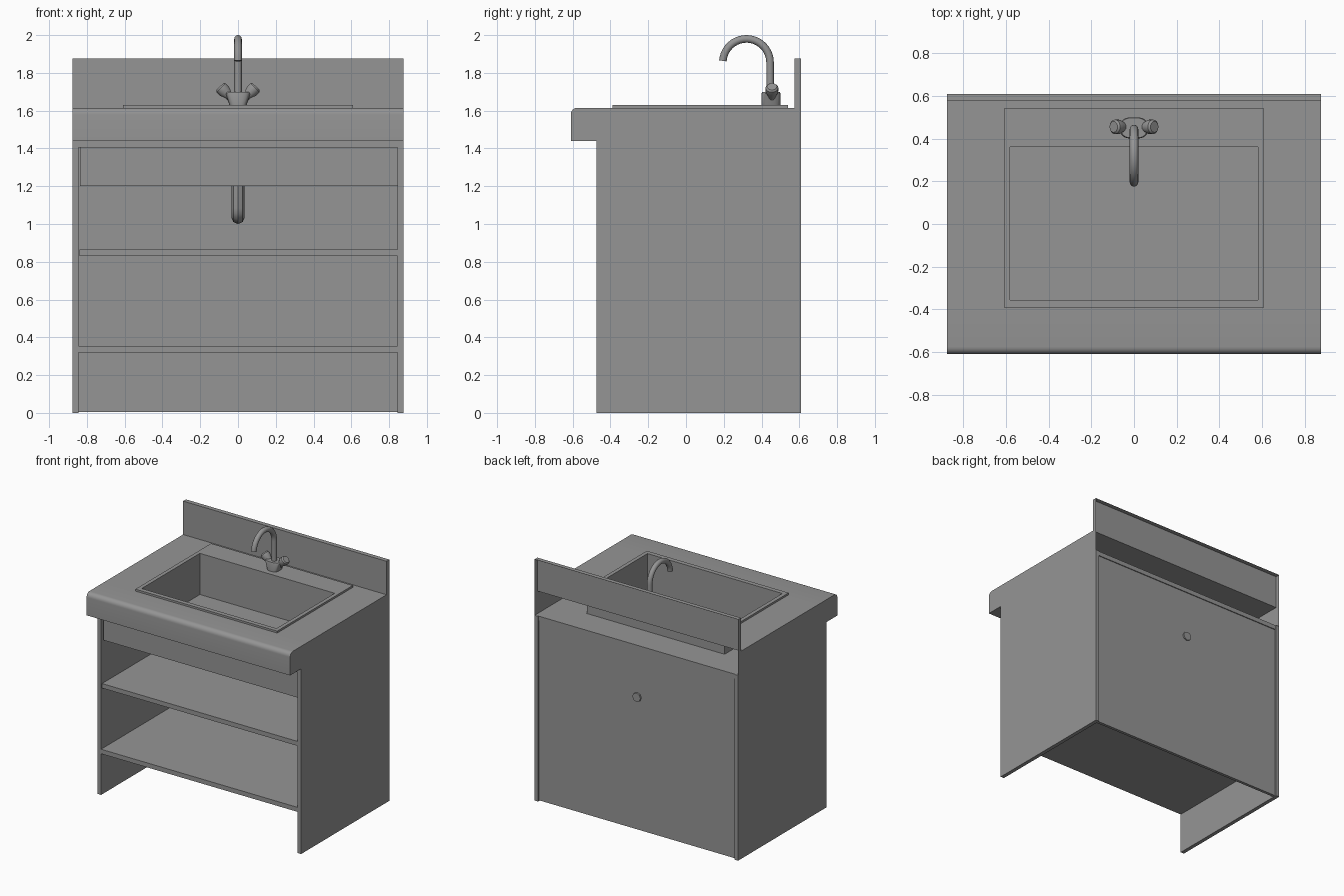
import bpy, bmesh, math
from mathutils import Vector

if "Cube" in bpy.data.objects:
    bpy.data.objects.remove(bpy.data.objects["Cube"])

grey = bpy.data.materials.new("plain_grey")
grey.diffuse_color = (0.3, 0.3, 0.3, 1)
grey.use_nodes = True
grey.node_tree.nodes["Principled BSDF"].inputs["Base Color"].default_value = grey.diffuse_color


def make(name, bm, smooth=False, fix=True):
    if fix:
        bmesh.ops.recalc_face_normals(bm, faces=bm.faces[:])
    me = bpy.data.meshes.new(name)
    bm.to_mesh(me)
    bm.free()
    ob = bpy.data.objects.new(name, me)
    bpy.context.collection.objects.link(ob)
    me.materials.append(grey)
    if smooth:
        bpy.ops.object.select_all(action='DESELECT')
        ob.select_set(True)
        bpy.context.view_layer.objects.active = ob
        bpy.ops.object.shade_smooth_by_angle(angle=math.radians(35))
    return ob


def box(name, x0, x1, y0, y1, z0, z1):
    bm = bmesh.new()
    bmesh.ops.create_cube(bm, size=1)
    for v in bm.verts:
        v.co = ((x0 + x1) / 2 + v.co.x * (x1 - x0),
                (y0 + y1) / 2 + v.co.y * (y1 - y0),
                (z0 + z1) / 2 + v.co.z * (z1 - z0))
    return make(name, bm)


def loft(name, rings, smooth=False):
    """Bridge closed rings of points and cap both ends."""
    bm = bmesh.new()
    vs = [[bm.verts.new(p) for p in r] for r in rings]
    n = len(vs[0])
    for a, b in zip(vs, vs[1:]):
        for i in range(n):
            j = (i + 1) % n
            bm.faces.new((a[i], a[j], b[j], b[i]))
    bm.faces.new(vs[0][::-1])
    bm.faces.new(vs[-1])
    return make(name, bm, smooth)


def tube(name, path, radii, sides):
    """Round tube along a path lying in a plane that contains x or y."""
    pts = [Vector(p) for p in path]
    rings = []
    side = Vector((0, 1, 0)) if abs(pts[-1].x - pts[0].x) > 1e-4 else Vector((1, 0, 0))
    for i, p in enumerate(pts):
        t = (pts[min(i + 1, len(pts) - 1)] - pts[max(i - 1, 0)]).normalized()
        up = t.cross(side)
        rings.append([p + radii[i] * (math.cos(a) * side + math.sin(a) * up)
                      for a in (2 * math.pi * k / sides for k in range(sides))])
    return loft(name, rings, True)


# cabinet carcass
box("left_side_panel", -0.875, -0.845, -0.475, 0.61, 0, 1.44)
box("right_side_panel", 0.845, 0.875, -0.475, 0.61, 0, 1.44)
box("back_panel", -0.845, 0.845, 0.575, 0.598, 0.005, 1.43)
box("lower_shelf", -0.845, 0.845, -0.475, 0.575, 0.32, 0.355)
box("upper_shelf", -0.84, 0.845, -0.47, 0.575, 0.83, 0.865)
box("front_apron", -0.836, 0.845, -0.46, -0.43, 1.2, 1.41)

# cabinet top, framing the basin
box("top_front", -0.845, 0.845, -0.475, -0.37, 1.405, 1.44)
box("top_back", -0.845, 0.845, 0.375, 0.605, 1.405, 1.44)
for s, n in ((-1, "left"), (1, "right")):
    box("top_" + n, min(s * 0.595, s * 0.845), max(s * 0.595, s * 0.845),
        -0.37, 0.375, 1.405, 1.44)

# countertop and splashback: a shell open at the back, with a basin opening
profile = [(-0.475, 1.44), (-0.61, 1.44)]
profile += [(-0.575 - 0.035 * math.cos(a), 1.58 + 0.035 * math.sin(a))
            for a in (math.pi / 2 * k / 6 for k in range(7))]
hole = len(profile)
profile += [(-0.37, 1.615), (0.375, 1.615), (0.575, 1.615), (0.575, 1.875), (0.61, 1.875)]
bm = bmesh.new()
cols = [[bm.verts.new((x, y, z)) for y, z in profile] for x in (-0.875, -0.597, 0.597, 0.875)]
for c in range(3):
    for i in range(len(profile) - 1):
        if c == 1 and i == hole:
            continue
        a, b = cols[c], cols[c + 1]
        bm.faces.new((a[i], b[i], b[i + 1], a[i + 1]))
bm.faces.new(cols[0] + [bm.verts.new((-0.875, 0.61, 1.44))])
bm.faces.new((cols[3] + [bm.verts.new((0.875, 0.61, 1.44))])[::-1])
make("countertop", bm, True, fix=False)


# sink basin with raised rim
def rect(x, y0, y1, z):
    return [(-x, y0, z), (x, y0, z), (x, y1, z), (-x, y1, z)]


loft("sink_basin", [rect(0.592, -0.367, 0.372, 1.298), rect(0.592, -0.367, 0.372, 1.615),
                    rect(0.61, -0.39, 0.54, 1.615), rect(0.61, -0.39, 0.54, 1.63),
                    rect(0.58, -0.355, 0.36, 1.63), rect(0.58, -0.355, 0.36, 1.31)])

# drain pipe with elbow, leaving through the back
elbow = [(0, 0.05 - 0.05 * math.cos(a), 1.085 - 0.05 * math.sin(a))
         for a in (math.pi / 2 * k / 4 for k in range(5))]
drain = [(0, 0, 1.3)] + elbow + [(0, 0.61, 1.035)]
tube("drain_pipe", drain, [0.035] * len(drain), 8)


# tap body: oval that widens upwards
def oval(rx, ry, z):
    pts = []
    for k in range(24):
        a = 2 * math.pi * k / 24
        c, s = math.cos(a), math.sin(a)
        pts.append((rx * math.copysign(abs(c) ** 0.7, c),
                    0.45 + ry * math.copysign(abs(s) ** 0.7, s), z))
    return pts


loft("tap_body", [oval(0.045, 0.05, 1.63), oval(0.066, 0.05, 1.69),
                  oval(0.06, 0.047, 1.70)], True)

# tap spout
spout = [(0, 0.445, 1.66)] + [
    (0, 0.32 + 0.125 * math.cos(a), 1.855 + 0.125 * math.sin(a))
    for a in (math.radians(176) * k / 20 for k in range(21))]
tube("tap_spout", spout, [0.02] * len(spout), 16)

# tap handles, flared and leaning outwards
for s, n in ((-1, "left"), (1, "right")):
    steps = [0, 0.03, 0.06, 0.085, 0.094]
    path = [(s * (0.03 + 0.7 * t), 0.455, 1.66 + 0.72 * t) for t in steps]
    tube("tap_handle_" + n, path, [0.02, 0.022, 0.034, 0.034, 0.026], 16)
